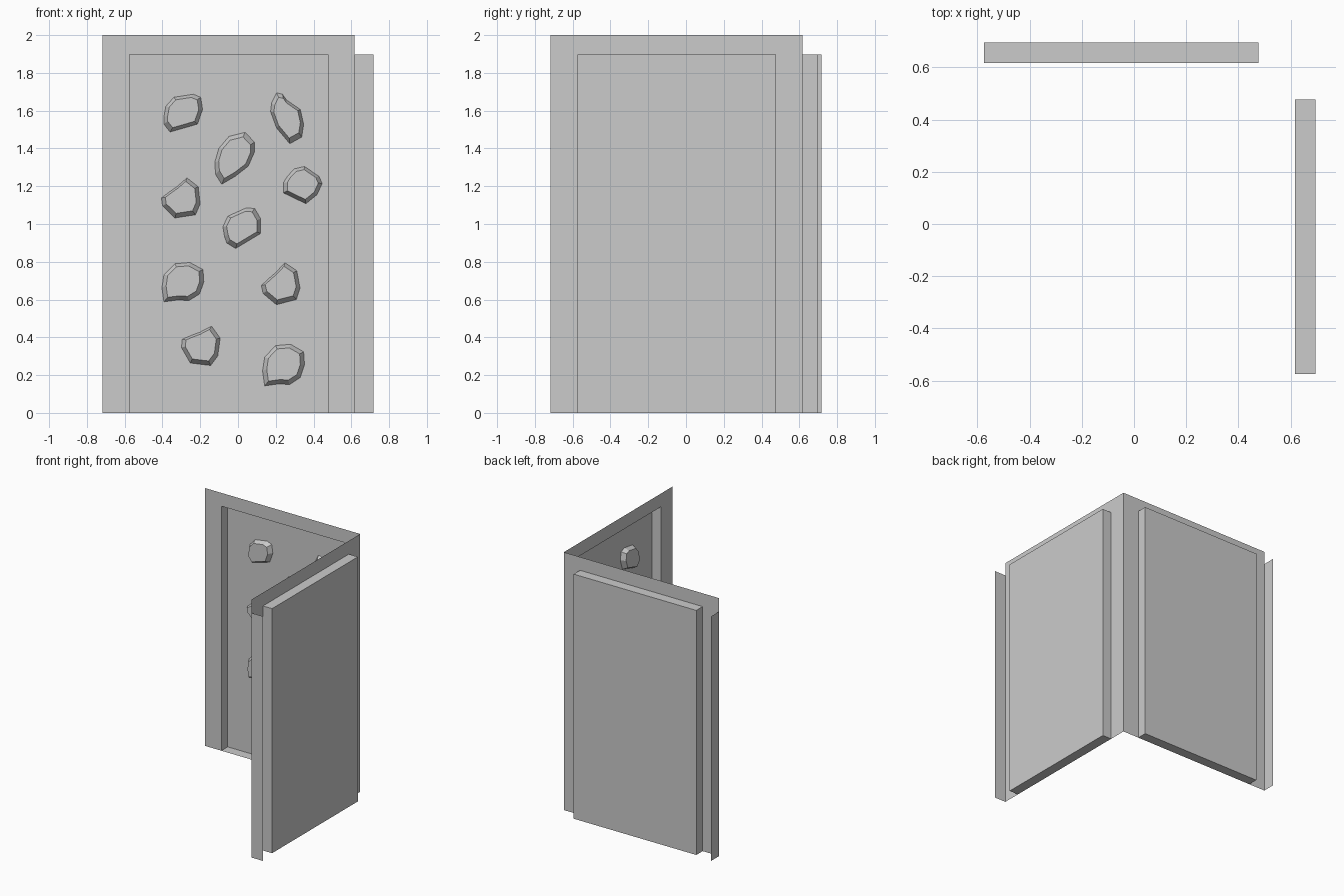
import bpy
import bmesh
import math

if "Cube" in bpy.data.objects:
    bpy.data.objects.remove(bpy.data.objects["Cube"])

FACE, REAR, END = 0.617, 0.695, 0.717   # wall sheet, recess back, outer limit
L, R, TOP = -0.575, 0.477, 1.897        # recess opening
HOLD_DEPTH = 0.035

# Hold outlines, in 0..1 of their bounding box
PROFILES = {
    "round": [(0, .4), (.05, .68), (.26, .92), (.76, 1), (.95, .92), (1, .6),
              (.87, .21), (.16, 0), (0, .21)],
    "notch": [(0, .5), (.22, .66), (.4, .78), (.66, 1), (.95, .78), (1, .35),
              (.88, .08), (.35, 0), (.03, .3)],
    "tear": [(.05, 0), (0, .36), (.05, .69), (.31, .97), (.67, 1), (.98, .82),
             (1, .51), (.9, .2), (.64, .03), (.4, .05)],
    "leaf": [(.17, 0), (.02, .19), (0, .42), (.1, .69), (.35, .92), (.75, 1),
             (.98, .81), (.98, .62), (.83, .35), (.5, .15)],
    "spike": [(.18, 1), (.36, .97), (.48, .86), (.9, .67), (1, .38), (.94, .13),
              (.58, 0), (.18, .31), (0, .63), (.03, .8)],
}

# profile, rotation in degrees, centre u, centre z, width, height
HOLDS = [
    ("round", 0, -.29, 1.587, .205, .2),
    ("spike", 0, .26, 1.56, .175, .27),
    ("leaf", 0, -.018, 1.348, .21, .275),
    ("round", -38, .343, 1.206, .205, .197),
    ("notch", 0, -.303, 1.138, .205, .212),
    ("round", 18, .02, .978, .2, .215),
    ("tear", 0, -.292, .692, .222, .208),
    ("notch", 5, .226, .684, .205, .222),
    ("notch", -15, -.197, .355, .205, .208),
    ("tear", 0, .241, .253, .222, .22),
]


def back(u, d, z):
    return (u, d, z)


def right(u, d, z):
    return (d, u, z)


def add_object(name, bm, mirrored):
    if mirrored:
        bmesh.ops.reverse_faces(bm, faces=bm.faces[:])
    mesh = bpy.data.meshes.new(name)
    bm.to_mesh(mesh)
    bm.free()
    bpy.context.collection.objects.link(bpy.data.objects.new(name, mesh))


def make_wall(name, place):
    """Thin sheet with a recessed panel and a return strip on its free end."""
    bm = bmesh.new()

    def face(*pts):
        bm.faces.new([bm.verts.new(place(*p)) for p in pts])

    def front_rect(u0, u1, z0, z1, d):
        face((u0, d, z0), (u1, d, z0), (u1, d, z1), (u0, d, z1))

    # frame around the opening
    front_rect(-END, L, 0, TOP, FACE)
    front_rect(R, FACE, 0, TOP, FACE)
    for a, b in ((-END, L), (L, R), (R, FACE)):
        front_rect(a, b, TOP, 2, FACE)
    # recess back and its four sides
    front_rect(L, R, 0, TOP, REAR)
    ring = [(L, 0), (R, 0), (R, TOP), (L, TOP)]
    for (u0, z0), (u1, z1) in zip(ring, ring[1:] + ring[:1]):
        face((u0, FACE, z0), (u1, FACE, z1), (u1, REAR, z1), (u0, REAR, z0))
    # return strip
    face((-END, FACE, 0), (-END, FACE, TOP), (-END, END, TOP), (-END, END, 0))
    bmesh.ops.remove_doubles(bm, verts=bm.verts[:], dist=1e-4)
    add_object(name, bm, place is right)


def outline(profile, angle, cu, cz, w, h):
    """Rotate a profile and fit it to its bounding box on the wall."""
    c, s = math.cos(math.radians(angle)), math.sin(math.radians(angle))
    pts = [(x * c - y * s, x * s + y * c) for x, y in PROFILES[profile]]
    xs, ys = zip(*pts)
    return [(cu + w * ((x - min(xs)) / (max(xs) - min(xs)) - .5),
             cz + h * ((y - min(ys)) / (max(ys) - min(ys)) - .5)) for x, y in pts]


def make_hold(name, place, spec):
    """Faceted hold tapering towards a flat front."""
    bm = bmesh.new()
    cu, cz = spec[2], spec[3]
    pts = outline(*spec)
    base = [bm.verts.new(place(u, REAR, z)) for u, z in pts]
    tip = [bm.verts.new(place(cu + (u - cu) * .8, REAR - HOLD_DEPTH,
                              cz + .003 + (z - cz) * .8)) for u, z in pts]
    n = len(pts)
    for i in range(n):
        j = (i + 1) % n
        bm.faces.new((base[i], base[j], tip[j], tip[i]))
    bm.faces.new(tip)
    bm.faces.new(base[::-1])
    bmesh.ops.recalc_face_normals(bm, faces=bm.faces[:])
    add_object(name, bm, False)


# Two walls, mirrored across the corner diagonal
for label, place in (("back", back), ("right", right)):
    make_wall(label + "_wall", place)
    for i, spec in enumerate(HOLDS, 1):
        make_hold(f"{label}_hold_{i}", place, spec)
